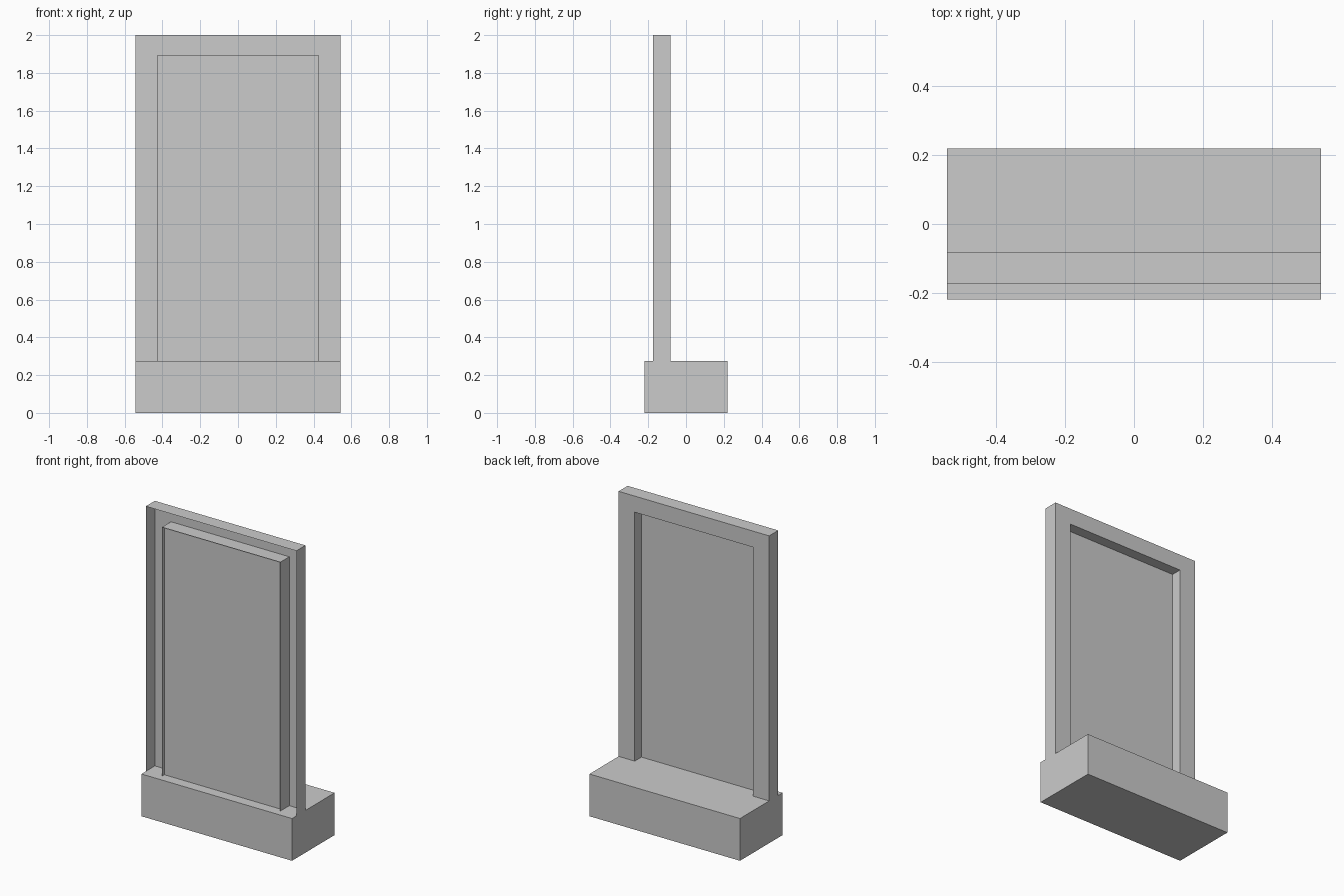
import bpy
import bmesh

if "Cube" in bpy.data.objects:
    bpy.data.objects.remove(bpy.data.objects["Cube"])

HALF_W, HALF_D, BASE_H = 0.542, 0.219, 0.275
FRONT_Y, BACK_Y, PANEL_Y = -0.174, -0.081, -0.15
OUTER = (HALF_W, 2.0)
INNER = (0.426, 1.895)


def arch(size, y):
    """Upside-down U outline standing on the base."""
    w, top = size
    return [(-w, y, BASE_H), (-w, y, top), (w, y, top), (w, y, BASE_H)]


def finish(name, bm):
    mesh = bpy.data.meshes.new(name)
    bm.to_mesh(mesh)
    bm.free()
    obj = bpy.data.objects.new(name, mesh)
    bpy.context.collection.objects.link(obj)
    return obj


# Solid base block
bm = bmesh.new()
bmesh.ops.create_cube(bm, size=1)
for v in bm.verts:
    v.co = (v.co.x * 2 * HALF_W, v.co.y * 2 * HALF_D, (v.co.z + 0.5) * BASE_H)
finish("base", bm)

# Door frame shell: outer walls, back face and inner reveal, open at the front
bm = bmesh.new()
loops = [[bm.verts.new(p) for p in arch(size, y)]
         for size, y in ((OUTER, FRONT_Y), (OUTER, BACK_Y),
                         (INNER, BACK_Y), (INNER, FRONT_Y))]
for a, b in zip(loops, loops[1:]):
    for i in range(3):
        bm.faces.new((a[i], b[i], b[i + 1], a[i + 1]))
bm.normal_update()
top = max(bm.faces, key=lambda f: f.calc_center_median().z)
if top.normal.z < 0:
    bmesh.ops.reverse_faces(bm, faces=bm.faces[:])
finish("frame", bm)

# Thin panel set inside the opening
bm = bmesh.new()
bm.faces.new([bm.verts.new(p) for p in reversed(arch(INNER, PANEL_Y))])
finish("panel", bm)
